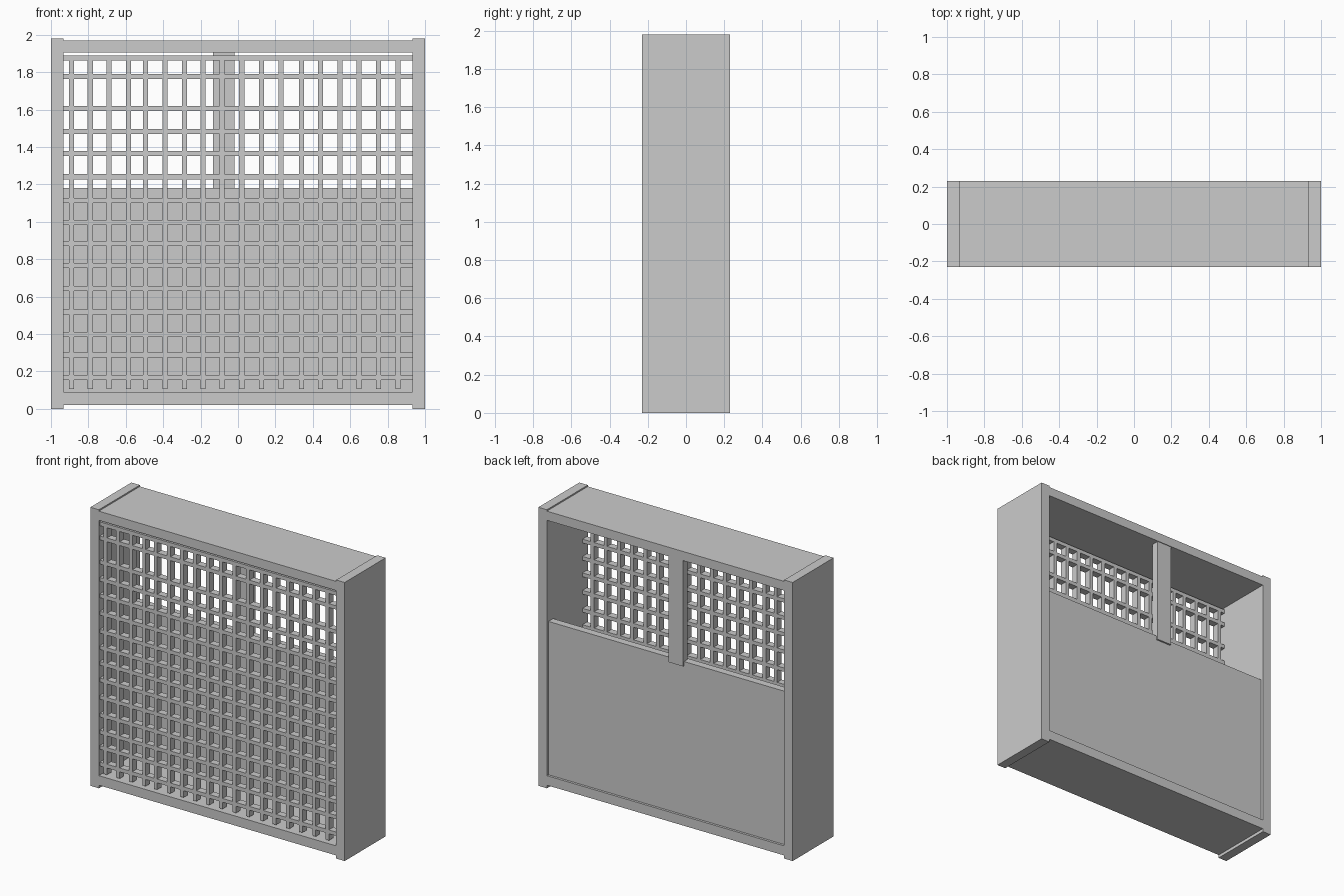
import bpy, bmesh

if "Cube" in bpy.data.objects:
    bpy.data.objects.remove(bpy.data.objects["Cube"])


def box(name, x, y, z):
    """Box from (min, max) pairs."""
    bm = bmesh.new()
    bmesh.ops.create_cube(bm, size=1)
    for v in bm.verts:
        for i, (a, b) in enumerate((x, y, z)):
            v.co[i] = a if v.co[i] < 0 else b
    me = bpy.data.meshes.new(name)
    bm.to_mesh(me)
    bm.free()
    ob = bpy.data.objects.new(name, me)
    bpy.context.collection.objects.link(ob)
    return ob


D = (-0.23, 0.23)
IN = 0.933

# Outer frame: two uprights, top and bottom boards
box("left_upright", (-1, -IN), D, (0, 1.98))
box("right_upright", (IN, 1), D, (0, 1.98))
box("top_board", (-IN, IN), D, (1.905, 1.97))
box("bottom_board", (-IN, IN), D, (0.022, 0.09))

# Half-height back panel and the rear strip above it
box("back_panel", (-IN, IN), (0.16, 0.213), (0.09, 1.18))
box("back_strip", (-0.134, -0.018), (0.173, 0.225), (1.15, 1.905))

# Front lattice: one sheet of crossing bars, given thickness
bar_x = [-0.89, -0.79, -0.69, -0.585, -0.495, -0.39, -0.287, -0.187, -0.085,
         0.02, 0.126, 0.23, 0.34, 0.44, 0.545, 0.647, 0.752, 0.855]
bar_z = [0.169, 0.287, 0.397, 0.517, 0.643, 0.767, 0.885, 0.997, 1.113,
         1.241, 1.365, 1.482, 1.605, 1.777, 1.877]
H = 0.0135
xs = [-IN] + [x + s for x in bar_x for s in (-H, H)] + [IN]
zs = [0.107] + [z + s for z in bar_z for s in (-H, H)]

bm = bmesh.new()
grid = [[bm.verts.new((x, -0.22, z)) for z in zs] for x in xs]
for i in range(len(xs) - 1):
    for j in range(len(zs) - 1):
        if i % 2 or j % 2:  # odd intervals are bars
            bm.faces.new((grid[i][j], grid[i + 1][j],
                          grid[i + 1][j + 1], grid[i][j + 1]))
bmesh.ops.delete(bm, geom=[v for v in bm.verts if not v.link_faces],
                 context='VERTS')
me = bpy.data.meshes.new("front_lattice")
bm.to_mesh(me)
bm.free()
lattice = bpy.data.objects.new("front_lattice", me)
bpy.context.collection.objects.link(lattice)
mod = lattice.modifiers.new("thickness", 'SOLIDIFY')
mod.thickness = 0.05
mod.offset = -1
